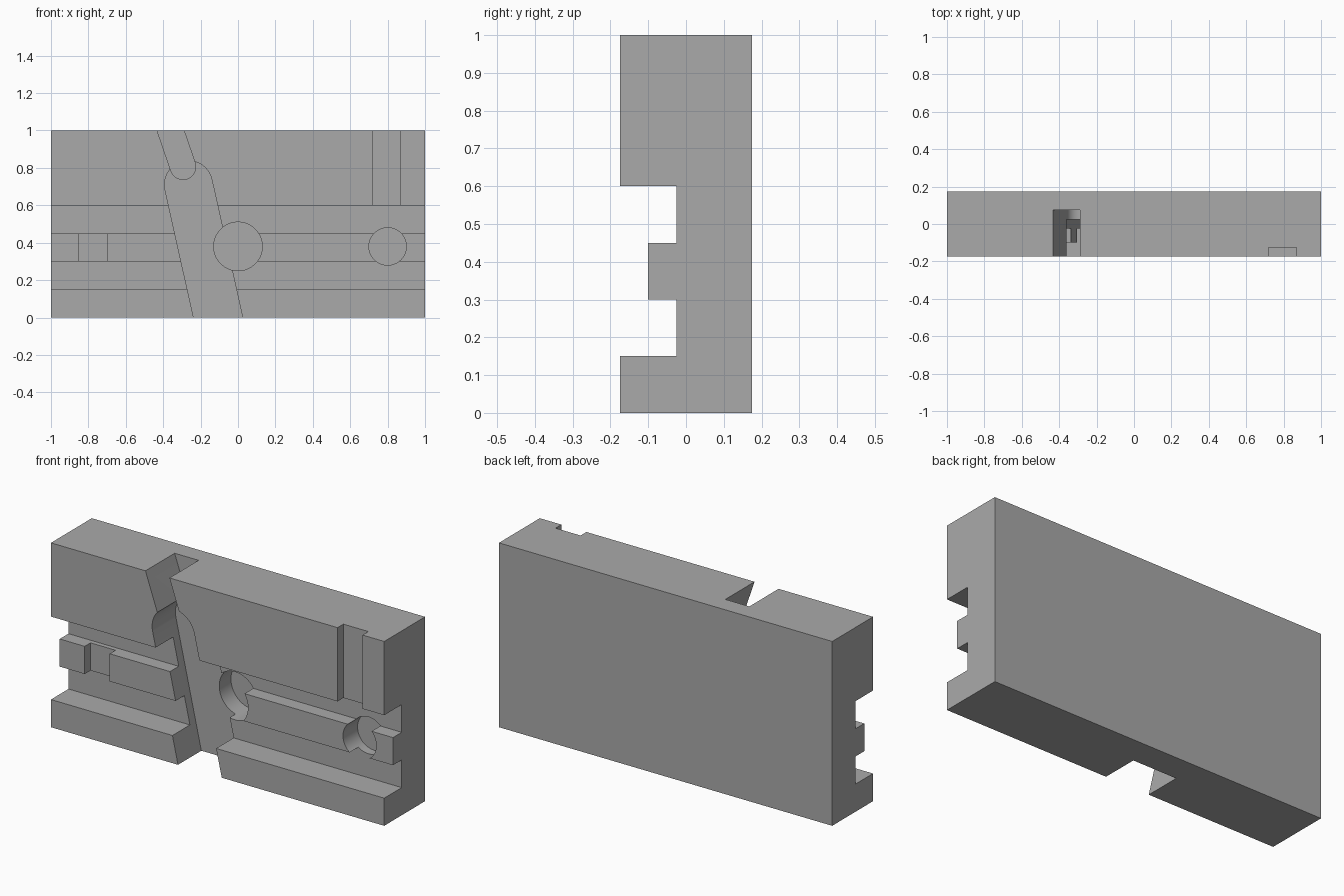
import bpy, bmesh, math

old = bpy.data.objects.get("Cube")
if old:
    bpy.data.objects.remove(old, do_unlink=True)

gray = bpy.data.materials.new("plain gray")
gray.use_nodes = True
gray.diffuse_color = (0.4, 0.4, 0.4, 1)
gray.node_tree.nodes["Principled BSDF"].inputs["Base Color"].default_value = (0.4, 0.4, 0.4, 1)

FRONT = -0.175


def prism(name, points, offset):
    """Extrude a closed 3D outline along an offset vector."""
    bm = bmesh.new()
    face = bm.faces.new([bm.verts.new(p) for p in points])
    new = bmesh.ops.extrude_face_region(bm, geom=[face])["geom"]
    bmesh.ops.translate(bm, vec=offset, verts=[v for v in new if isinstance(v, bmesh.types.BMVert)])
    bmesh.ops.recalc_face_normals(bm, faces=bm.faces)
    mesh = bpy.data.meshes.new(name)
    bm.to_mesh(mesh)
    bm.free()
    mesh.materials.append(gray)
    obj = bpy.data.objects.new(name, mesh)
    bpy.context.collection.objects.link(obj)
    return obj


def arc(cx, cz, r, start, end, n):
    return [(cx + r * math.cos(start + (end - start) * i / n),
             cz + r * math.sin(start + (end - start) * i / n)) for i in range(n + 1)]


def cut(outline, floor):
    """Sink an x-z outline into the block from the front to the floor depth."""
    y0 = FRONT - 0.05
    cutter = prism("cutter", [(x, y0, z) for x, z in outline], (0, floor - y0, 0))
    cutter.hide_render = True
    mod = block.modifiers.new("cut", "BOOLEAN")
    mod.operation = "DIFFERENCE"
    mod.solver = "EXACT"
    mod.object = cutter
    bpy.ops.object.modifier_apply(modifier=mod.name)
    bpy.data.objects.remove(cutter, do_unlink=True)


def rect(x0, x1, z0, z1):
    return [(x0, z0), (x1, z0), (x1, z1), (x0, z1)]


def slot(cx, cz, r, tilt, length):
    """Round-ended slot; tilt is the direction of its open end."""
    dx, dz = length * math.cos(tilt), length * math.sin(tilt)
    pts = arc(cx, cz, r, tilt + math.pi / 2, tilt + 1.5 * math.pi, 32)
    return pts + [(pts[-1][0] + dx, pts[-1][1] + dz), (pts[0][0] + dx, pts[0][1] + dz)]


# Block with two long grooves and a recessed rib between them
profile = [(FRONT, 0), (0.175, 0), (0.175, 1), (FRONT, 1), (FRONT, 0.6), (-0.025, 0.6),
           (-0.025, 0.45), (-0.1, 0.45), (-0.1, 0.3), (-0.025, 0.3), (-0.025, 0.15), (FRONT, 0.15)]
block = prism("grooved_block", [(-1, y, z) for y, z in profile], (2, 0, 0))
bpy.context.view_layer.objects.active = block
block.select_set(True)

# Shallow notches in the rib and in the upper band
cut(rect(-0.85, -0.70, 0.25, 0.5), -0.05)
cut(rect(0.72, 0.87, 0.55, 1.1), -0.125)

# Wide slanted slot to the bottom, narrow deeper slot to the top
cut(slot(-0.265, 0.71, 0.128, math.radians(-77.4), 1.0), 0.025)
cut(slot(-0.294, 0.806, 0.068, math.radians(109), 0.4), 0.075)

# Round blind holes
for x, r, floor in [(0, 0.13, 0.125), (0.8, 0.1, 0.025)]:
    cut(arc(x, 0.38, r, 0, 2 * math.pi, 64)[:-1], floor)

bpy.ops.object.shade_smooth_by_angle(angle=math.radians(30))
